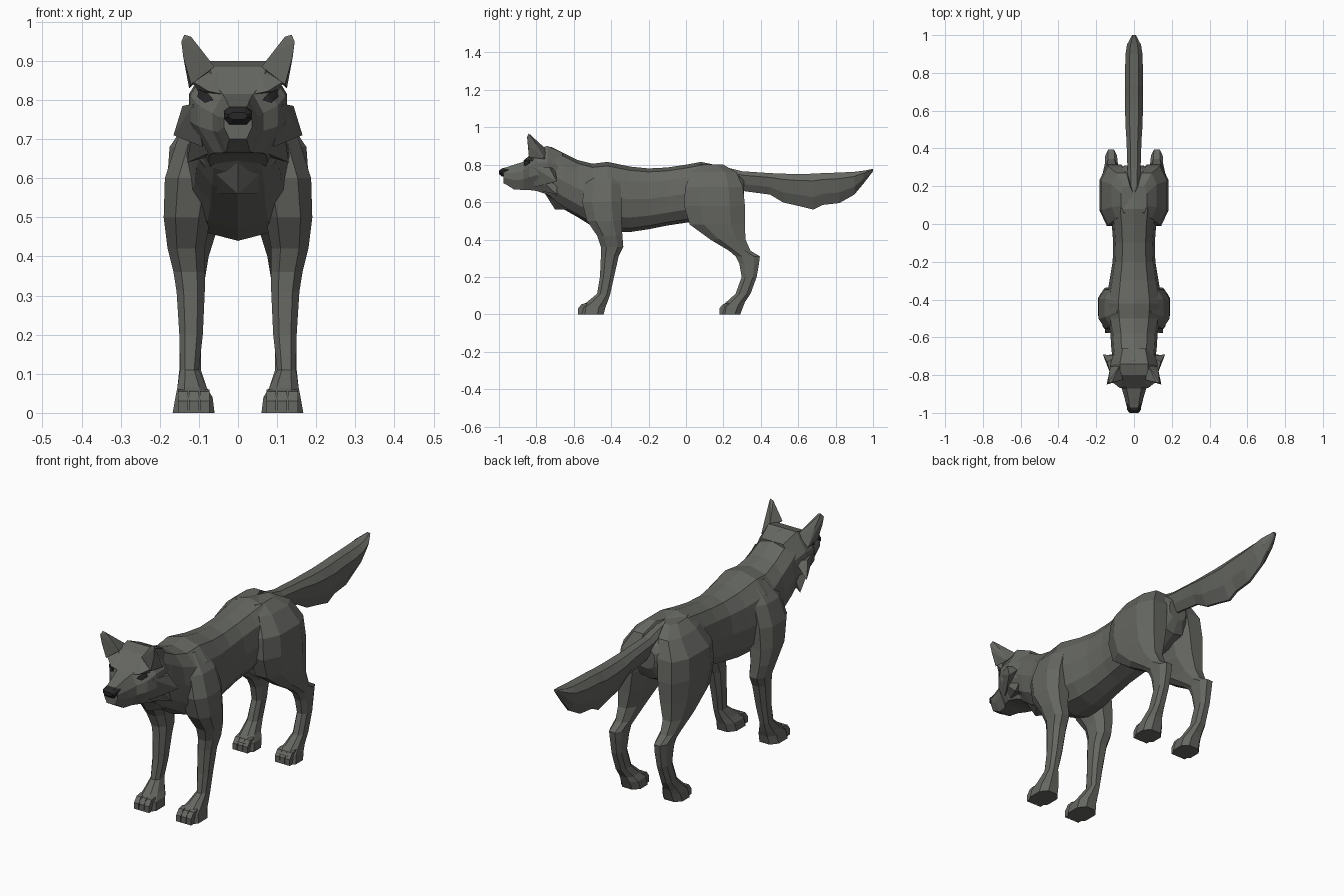
import bpy, bmesh
from math import sin, cos, pi


def material(name, rgb):
    m = bpy.data.materials.new(name)
    m.diffuse_color = (*rgb, 1)
    return m


FUR = material("fur", (0.13, 0.135, 0.12))
DARK = material("dark", (0.02, 0.02, 0.02))


def finish(name, bm, mat=FUR, mirror=False):
    bmesh.ops.recalc_face_normals(bm, faces=bm.faces)
    me = bpy.data.meshes.new(name)
    bm.to_mesh(me)
    bm.free()
    me.materials.append(mat)
    ob = bpy.data.objects.new(name, me)
    bpy.context.collection.objects.link(ob)
    if mirror:
        ob.modifiers.new("mirror", 'MIRROR')
    return ob


def loft(name, rings, mat=FUR, mirror=False):
    """Skin a list of equal-sized point rings and cap both ends."""
    bm = bmesh.new()
    vs = [[bm.verts.new(p) for p in r] for r in rings]
    n = len(rings[0])
    for a, b in zip(vs, vs[1:]):
        for i in range(n):
            j = (i + 1) % n
            bm.faces.new((a[i], a[j], b[j], b[i]))
    bm.faces.new(vs[0])
    bm.faces.new(vs[-1])
    return finish(name, bm, mat, mirror)


def hull(name, points, mat=FUR, mirror=True):
    bm = bmesh.new()
    for p in points:
        bm.verts.new(p)
    res = bmesh.ops.convex_hull(bm, input=bm.verts)
    junk = [v for v in res["geom_interior"] if isinstance(v, bmesh.types.BMVert)]
    bmesh.ops.delete(bm, geom=junk, context='VERTS')
    return finish(name, bm, mat, mirror)


def along_y(sections, shape):
    """Rings from (y, bottom, top, half width) and a unit outline."""
    return [[(u * w, y, (b + t) / 2 + v * (t - b) / 2) for u, v in shape]
            for y, b, t, w in sections]


def along_z(sections):
    """Octagonal rings from (z, y0, y1, x0, x1)."""
    c = 0.5
    octo = [(1, c), (c, 1), (-c, 1), (-1, c), (-1, -c), (-c, -1), (c, -1), (1, -c)]
    return [[((x0 + x1) / 2 + u * (x1 - x0) / 2, (y0 + y1) / 2 + v * (y1 - y0) / 2, z)
             for u, v in octo] for z, y0, y1, x0, x1 in sections]


def power(v):
    return abs(v) ** 0.85 * (1 if v > 0 else -1)


ROUND = [(power(cos(i * pi / 6)), power(sin(i * pi / 6))) for i in range(12)]

# Neck, chest, belly and rump
loft("torso", along_y([
    (-.76, .65, .895, .10), (-.72, .61, .895, .112), (-.66, .565, .865, .12),
    (-.58, .52, .825, .125), (-.50, .47, .805, .14), (-.42, .44, .815, .15),
    (-.30, .44, .79, .13), (-.20, .455, .78, .113), (-.10, .475, .785, .11),
    (0, .49, .80, .118), (.08, .50, .815, .13), (.20, .52, .79, .12),
    (.28, .56, .75, .09), (.31, .62, .72, .05)], ROUND))

# Head and muzzle
HEAD = [(.6, 1), (1, .35), (1, -.25), (.6, -1), (-.6, -1), (-1, -.25), (-1, .35), (-.6, 1)]
loft("head", along_y([
    (-.975, .70, .782, .036), (-.955, .69, .788, .042), (-.92, .668, .80, .05),
    (-.87, .665, .815, .065), (-.84, .665, .845, .102), (-.80, .66, .885, .122),
    (-.74, .64, .90, .125), (-.66, .61, .865, .10)], HEAD))
loft("nose", along_y([
    (-1.0, .75, .768, .024), (-.985, .737, .78, .036), (-.95, .74, .788, .036)], HEAD), DARK)

# Eyes, brows and ears
hull("eye", [(.062, -.868, .80), (.085, -.862, .793), (.104, -.84, .808),
             (.10, -.84, .828), (.075, -.862, .815), (.08, -.83, .81)], DARK)
hull("brow", [(.04, -.868, .815), (.075, -.868, .822), (.118, -.835, .848),
              (.11, -.80, .87), (.05, -.81, .875), (.10, -.82, .82)])
hull("ear", [(.06, -.825, .885), (.12, -.84, .84), (.125, -.755, .83), (.075, -.75, .885),
             (.14, -.845, .91), (.145, -.85, .95), (.137, -.84, .967), (.12, -.84, .962),
             (.095, -.835, .925), (.13, -.80, .91)])

# Fur tufts on cheeks, neck and chest
hull("cheek_tuft", [(.115, -.82, .79), (.09, -.81, .68), (.142, -.73, .785),
                    (.165, -.69, .71), (.13, -.72, .71), (.09, -.70, .78)])
hull("lower_cheek_tuft", [(.115, -.80, .74), (.06, -.82, .67), (.13, -.69, .64),
                          (.09, -.69, .72), (.06, -.72, .66)])
hull("chest_tuft", [(0, -.70, .56), (.10, -.70, .65), (-.10, -.70, .65), (0, -.76, .655),
                    (.06, -.62, .56), (-.06, -.62, .56)], mirror=False)

# Front legs with shoulders
loft("front_leg", along_z([
    (0, -.575, -.44, .06, .167), (.04, -.57, -.43, .065, .16), (.065, -.53, -.42, .08, .155),
    (.11, -.475, -.405, .10, .148), (.20, -.46, -.385, .09, .15), (.31, -.455, -.36, .085, .157),
    (.36, -.455, -.335, .085, .165), (.42, -.475, -.34, .085, .18), (.50, -.53, -.345, .07, .19),
    (.60, -.555, -.345, .05, .187), (.70, -.54, -.35, .03, .155), (.78, -.50, -.37, .02, .09)]),
    mirror=True)

# Hind legs with thighs and hocks
loft("hind_leg", along_z([
    (0, .18, .29, .06, .165), (.04, .185, .305, .065, .16), (.065, .215, .315, .08, .155),
    (.11, .265, .345, .095, .15), (.20, .298, .378, .095, .148), (.27, .285, .39, .09, .15),
    (.31, .265, .395, .09, .152), (.34, .23, .345, .085, .155), (.40, .13, .318, .075, .165),
    (.48, .02, .315, .05, .175), (.58, -.01, .315, .03, .182), (.68, -.005, .305, .02, .175),
    (.76, .03, .27, .012, .12), (.80, .06, .20, .005, .07)]), mirror=True)

# Toes
for leg, y in (("front", -.578), ("hind", .178)):
    for i, x in enumerate((.085, .113, .141)):
        hull(f"{leg}_toe_{i}", [(x + dx, y + dy, z) for dx in (-.012, .012)
                                for dy, z in ((0, 0), (0, .03), (.02, .055), (.05, .06), (.05, 0))])

# Bushy tail, flat on top with a ragged keel below
TAIL = [(.5, 1), (1, .6), (.7, -.3), (.12, -1), (-.12, -1), (-.7, -.3), (-1, .6), (-.5, 1)]
loft("tail", along_y([
    (.20, .68, .79, .03), (.30, .66, .765, .035), (.45, .64, .755, .04), (.52, .598, .752, .045),
    (.60, .58, .75, .047), (.68, .56, .752, .047), (.73, .585, .755, .047), (.82, .595, .758, .047),
    (.90, .64, .762, .045), (.95, .70, .768, .037), (1.0, .765, .778, .01)], TAIL))
